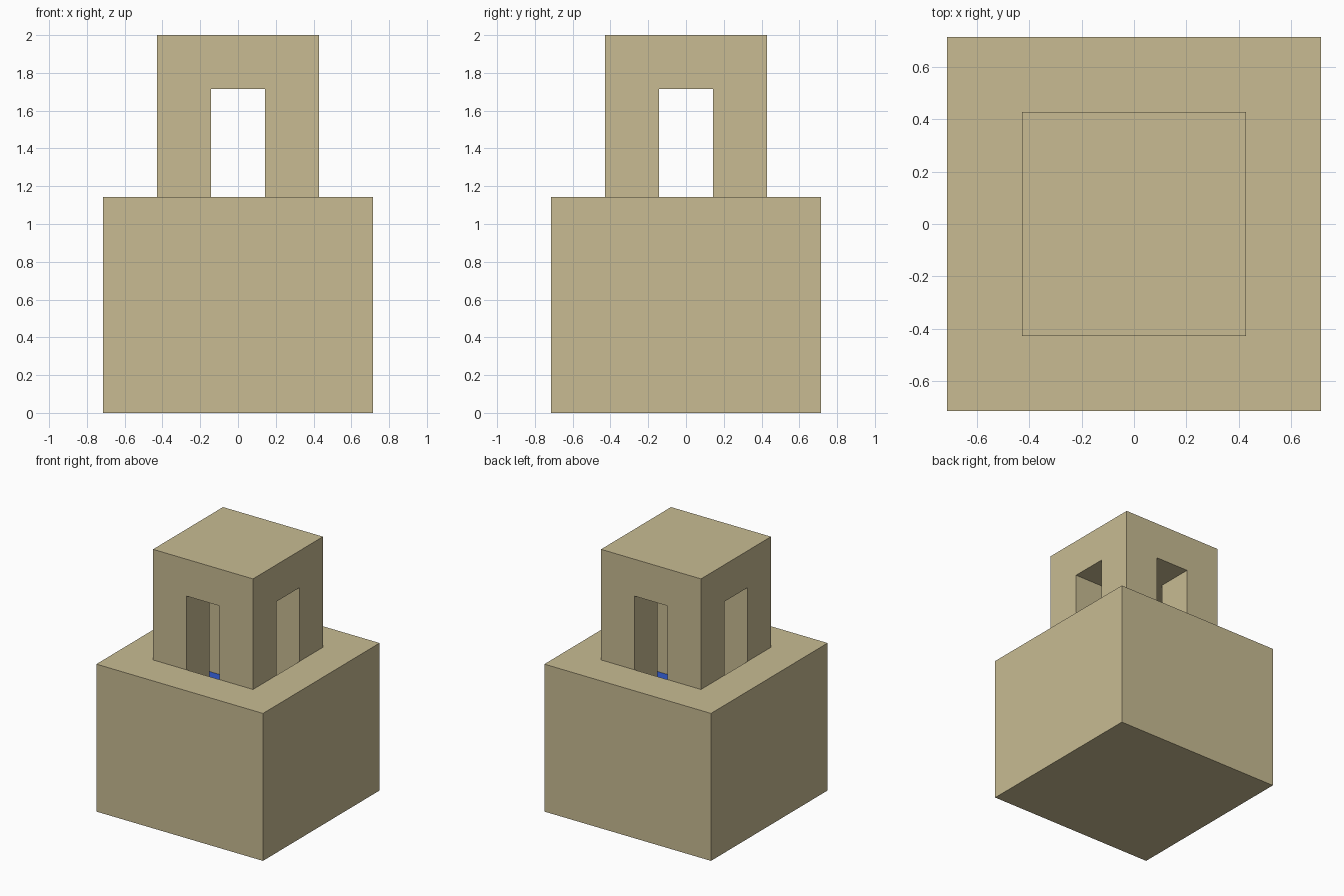
import bpy
import bmesh
from mathutils import Matrix, Vector

if "Cube" in bpy.data.objects:
    bpy.data.objects.remove(bpy.data.objects["Cube"], do_unlink=True)

U = 1 / 7          # building module
DECK = 8 * U       # top of the base
WATER = 6 * U      # bottom of the sunken channels


def material(name, rgb):
    mat = bpy.data.materials.new(name)
    mat.use_nodes = True
    mat.diffuse_color = (*rgb, 1)
    mat.node_tree.nodes["Principled BSDF"].inputs["Base Color"].default_value = (*rgb, 1)
    return mat


sand = material("sandstone", (0.58, 0.50, 0.29))
blue = material("water_blue", (0.03, 0.10, 0.58))


def box(name, size, bottom, mat=None):
    """Box centred on x and y, sitting at height bottom."""
    bm = bmesh.new()
    place = Matrix.Translation((0, 0, bottom + size[2] / 2))
    bmesh.ops.create_cube(bm, size=1, matrix=place @ Matrix.Diagonal((*size, 1)))
    mesh = bpy.data.meshes.new(name)
    bm.to_mesh(mesh)
    bm.free()
    obj = bpy.data.objects.new(name, mesh)
    bpy.context.collection.objects.link(obj)
    if mat:
        mesh.materials.append(mat)
    return obj


def cut_cross(target, length, bottom, top):
    """Cut two crossing passages, one along x and one along y."""
    for size in ((length, 2 * U), (2 * U, length)):
        cutter = box("passage_cutter", (*size, top - bottom), bottom)
        cutter.hide_render = True
        mod = target.modifiers.new("passage", "BOOLEAN")
        mod.operation = "DIFFERENCE"
        mod.solver = "EXACT"
        mod.object = cutter
        bpy.context.view_layer.objects.active = target
        bpy.ops.object.modifier_apply(modifier=mod.name)
        bpy.data.objects.remove(cutter, do_unlink=True)


# Base block with a cross-shaped channel under the tower
base = box("base_block", (10 * U, 10 * U, DECK), 0, sand)
cut_cross(base, 6 * U, WATER, DECK + U)

# Channel floor shows water
base.data.materials.clear()
base.data.materials.append(sand)
base.data.materials.append(blue)
for face in base.data.polygons:
    is_floor = face.normal.z > 0.9 and abs(face.center.z - WATER) < 0.01
    face.material_index = 1 if is_floor else 0

# Tower with a doorway through every side
tower = box("tower", (6 * U, 6 * U, 6 * U), DECK, sand)
cut_cross(tower, 8 * U, DECK - U, DECK + 4 * U)
tower.data.materials.clear()
tower.data.materials.append(sand)
for face in tower.data.polygons:
    face.material_index = 0
